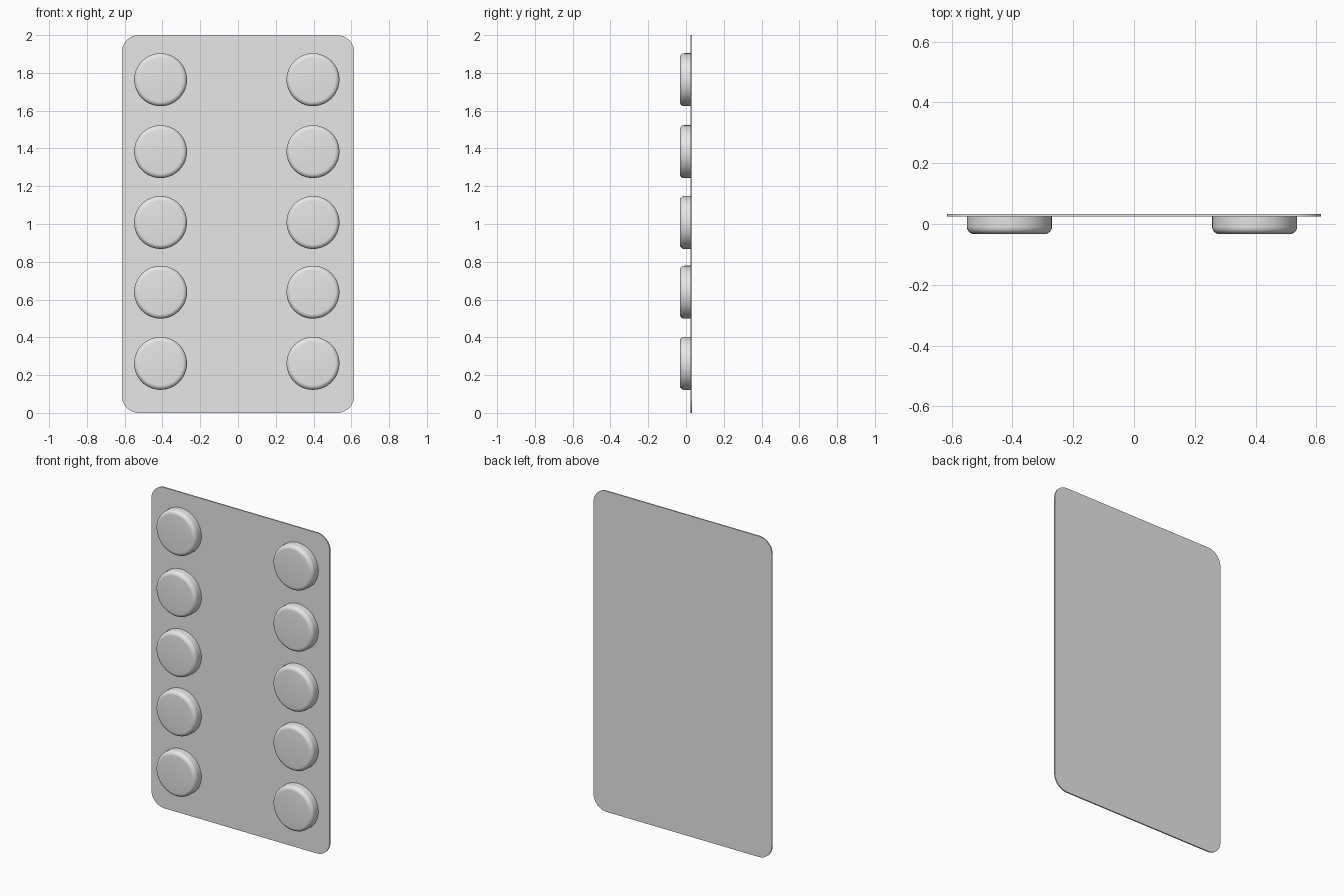
import bpy, bmesh, math

cube = bpy.data.objects.get("Cube")
if cube:
    bpy.data.objects.remove(cube, do_unlink=True)

grey = bpy.data.materials.new("light_grey")
grey.use_nodes = True
colour = (0.8, 0.8, 0.8, 1)
grey.diffuse_color = colour
grey.node_tree.nodes["Principled BSDF"].inputs["Base Color"].default_value = colour

HALF_W, HEIGHT, CORNER = 0.615, 2.0, 0.09
FRONT, PLATE, BACK = -0.033, 0.025, 0.033


def add_object(name, bm):
    bmesh.ops.recalc_face_normals(bm, faces=bm.faces)
    mesh = bpy.data.meshes.new(name)
    bm.to_mesh(mesh)
    bm.free()
    mesh.materials.append(grey)
    obj = bpy.data.objects.new(name, mesh)
    bpy.context.collection.objects.link(obj)
    bpy.ops.object.select_all(action="DESELECT")
    obj.select_set(True)
    bpy.context.view_layer.objects.active = obj
    bpy.ops.object.shade_smooth_by_angle(angle=math.radians(35))
    return obj


# Thin backing sheet with rounded corners
bm = bmesh.new()
outline = []
for quarter, (sx, sz) in enumerate([(1, 1), (-1, 1), (-1, -1), (1, -1)]):
    cx = sx * (HALF_W - CORNER)
    cz = HEIGHT / 2 + sz * (HEIGHT / 2 - CORNER)
    for i in range(13):
        a = (quarter + i / 12) * math.pi / 2
        outline.append(bm.verts.new((cx + CORNER * math.cos(a), PLATE,
                                     cz + CORNER * math.sin(a))))
sheet = bm.faces.new(outline)
extruded = bmesh.ops.extrude_face_region(bm, geom=[sheet], use_keep_orig=True)
verts = [v for v in extruded["geom"] if isinstance(v, bmesh.types.BMVert)]
bmesh.ops.translate(bm, verts=verts, vec=(0, BACK - PLATE, 0))
add_object("backing_sheet", bm)


# Round blister with a softened front rim
def blister(name, x, z, radius=0.14, rim=0.024, segments=48):
    profile = [(radius, PLATE + 0.002)]
    for i in range(7):
        a = i / 6 * math.pi / 2
        profile.append((radius - rim + rim * math.cos(a),
                        FRONT + rim - rim * math.sin(a)))
    bm = bmesh.new()
    rings = []
    for r, y in profile:
        angles = [2 * math.pi * k / segments for k in range(segments)]
        rings.append([bm.verts.new((x + r * math.cos(a), y, z + r * math.sin(a)))
                      for a in angles])
    for lower, upper in zip(rings, rings[1:]):
        for k in range(segments):
            n = (k + 1) % segments
            bm.faces.new((lower[k], lower[n], upper[n], upper[k]))
    bm.faces.new(rings[0])
    bm.faces.new(rings[-1])
    add_object(name, bm)


# Two columns of five blisters
for side, x in (("right", -0.41), ("left", 0.397)):
    for row, z in enumerate((0.262, 0.639, 1.008, 1.383, 1.764), 1):
        blister(f"{side}_blister_{row}", x, z)
